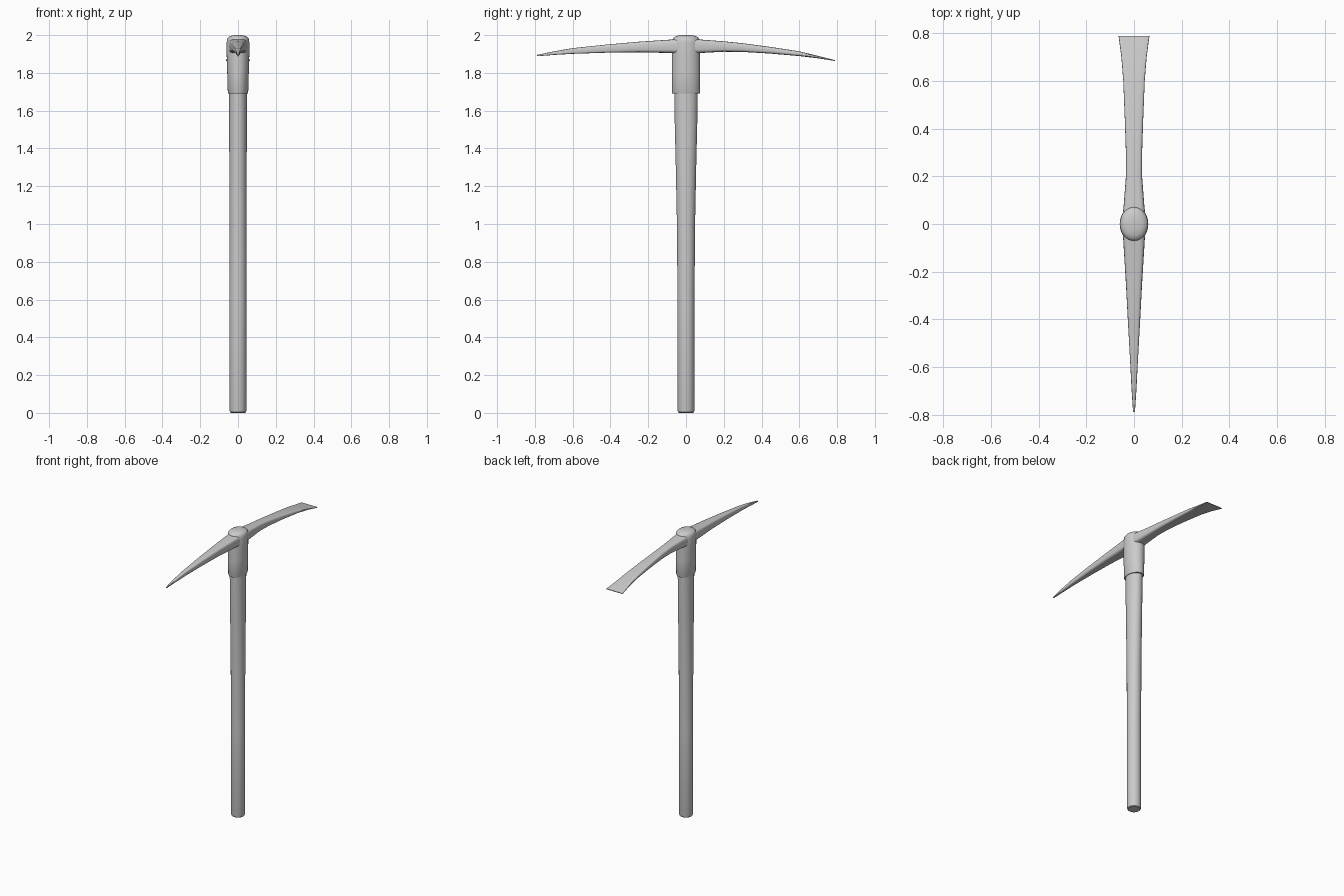
import bpy, bmesh, math

if "Cube" in bpy.data.objects:
    bpy.data.objects.remove(bpy.data.objects["Cube"])


def loft(name, rings, angle=35):
    """Skin a list of equal-sized point rings and cap both ends."""
    bm = bmesh.new()
    loops = [[bm.verts.new(p) for p in r] for r in rings]
    n = len(loops[0])
    for a, b in zip(loops, loops[1:]):
        for i in range(n):
            j = (i + 1) % n
            bm.faces.new((a[i], a[j], b[j], b[i]))
    bm.faces.new(loops[0][::-1])
    bm.faces.new(loops[-1])
    bmesh.ops.recalc_face_normals(bm, faces=bm.faces)
    me = bpy.data.meshes.new(name)
    bm.to_mesh(me)
    bm.free()
    ob = bpy.data.objects.new(name, me)
    bpy.context.collection.objects.link(ob)
    bpy.ops.object.select_all(action='DESELECT')
    ob.select_set(True)
    bpy.context.view_layer.objects.active = ob
    bpy.ops.object.shade_smooth_by_angle(angle=math.radians(angle))
    return ob


def ellipse(z, rx, ry, n=32):
    return [(rx * math.cos(2 * math.pi * i / n), ry * math.sin(2 * math.pi * i / n), z)
            for i in range(n)]


def blade_ring(y, w, bottom, top):
    """Rectangular section with softened corners, facing along y."""
    c, h = (bottom + top) / 2, (top - bottom) / 2
    ring = []
    for i in range(24):
        a = 2 * math.pi * i / 24
        s, t = math.cos(a), math.sin(a)
        ring.append((w * math.copysign(abs(s) ** 0.5, s), y,
                     c + h * math.copysign(abs(t) ** 0.5, t)))
    return ring


# wooden handle, deepening towards the head
loft("handle", [ellipse(*s) for s in [
    (0, .037, .037), (.004, .042, .042), (.015, .045, .045), (.6, .045, .045),
    (1.0, .045, .048), (1.3, .046, .054), (1.55, .047, .060), (1.75, .047, .063)]])

# socket collar with domed top
loft("socket", [ellipse(*s) for s in [
    (1.69, .046, .064), (1.69, .051, .072), (1.697, .054, .075), (1.80, .057, .075),
    (1.90, .060, .075), (1.96, .060, .074), (1.98, .058, .070), (1.99, .050, .062),
    (1.996, .038, .048), (2.0, .018, .024)]])

# pointed pick arm
loft("pick_arm", [blade_ring(*s) for s in [
    (0, .050, 1.895, 1.985), (-.07, .045, 1.905, 1.977), (-.25, .034, 1.909, 1.965),
    (-.42, .025, 1.907, 1.950), (-.60, .015, 1.901, 1.931), (-.70, .010, 1.895, 1.914),
    (-.79, .004, 1.888, 1.895)]])

# flared adze arm
loft("adze_arm", [blade_ring(*s) for s in [
    (0, .052, 1.895, 1.985), (.07, .044, 1.905, 1.977), (.20, .034, 1.912, 1.967),
    (.30, .034, 1.911, 1.957), (.45, .039, 1.902, 1.937), (.60, .045, 1.889, 1.914),
    (.70, .053, 1.877, 1.890), (.79, .065, 1.863, 1.867)]])
